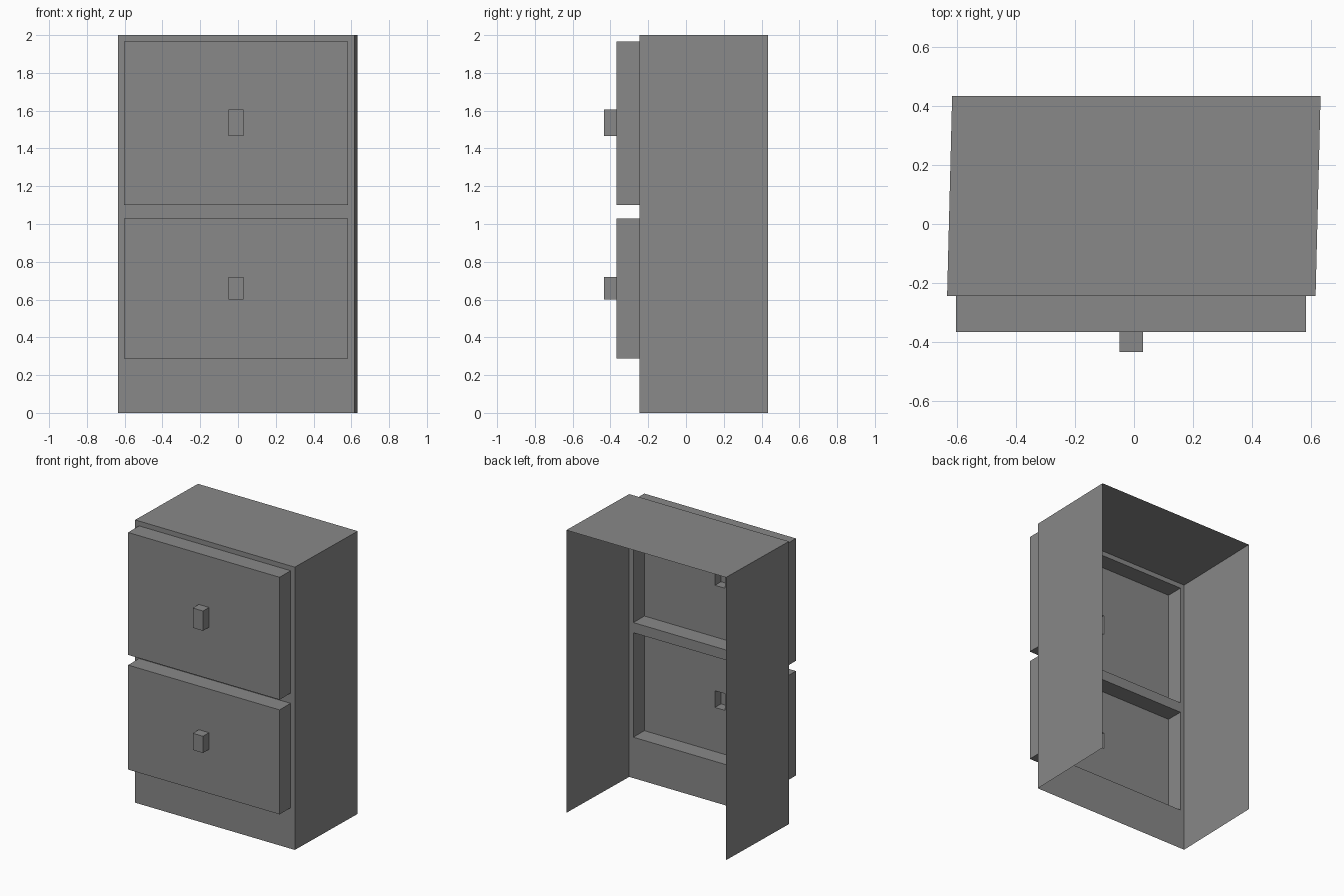
import bpy
import bmesh

cube = bpy.data.objects.get("Cube")
if cube:
    bpy.data.objects.remove(cube, do_unlink=True)

grey = bpy.data.materials.new("plain grey")
grey.use_nodes = True
grey.diffuse_color = (0.25, 0.25, 0.25, 1)
grey.node_tree.nodes["Principled BSDF"].inputs["Base Color"].default_value = (0.25, 0.25, 0.25, 1)

FRONT, DRAWER, HANDLE, BACK = -0.245, -0.367, -0.434, 0.434
HEIGHT, RAIL = 2.0, 1.065
LEFT, RIGHT, SKEW = -0.634, 0.616, 0.017


def ring(bm, rect, y):
    """Four corners of an upright rectangle, anticlockwise from the front."""
    x0, x1, z0, z1 = rect
    return [bm.verts.new((x, y, z)) for x, z in ((x0, z0), (x1, z0), (x1, z1), (x0, z1))]


def loft(bm, rings, cap=False):
    """Join successive rectangles with quads and optionally close the last."""
    loops = [ring(bm, rect, y) for rect, y in rings]
    for a, b in zip(loops, loops[1:]):
        for i in range(4):
            j = (i + 1) % 4
            bm.faces.new((a[i], a[j], b[j], b[i]))
    if cap:
        bm.faces.new(loops[-1])


def finish(bm, name):
    bmesh.ops.remove_doubles(bm, verts=bm.verts[:], dist=0.0001)
    mesh = bpy.data.meshes.new(name)
    bm.to_mesh(mesh)
    bm.free()
    mesh.materials.append(grey)
    bpy.context.collection.objects.link(bpy.data.objects.new(name, mesh))


# Each drawer: frame region, drawer outline, handle outline
drawers = {
    "upper": ((LEFT, RIGHT, RAIL, HEIGHT), (-0.603, 0.583, 1.10, 1.966), (-0.05, 0.03, 1.465, 1.605)),
    "lower": ((LEFT, RIGHT, 0, RAIL), (-0.603, 0.583, 0.289, 1.028), (-0.05, 0.03, 0.601, 0.719)),
}

# Cabinet shell: slightly skewed sides and top, open at the back and bottom
cabinet = bmesh.new()
front = ring(cabinet, (LEFT, RIGHT, 0, HEIGHT), FRONT)
back = ring(cabinet, (LEFT + SKEW, RIGHT + SKEW, 0, HEIGHT), BACK)
for i in (1, 2, 3):
    j = (i + 1) % 4
    cabinet.faces.new((front[j], front[i], back[i], back[j]))

for level, (region, outline, grip) in drawers.items():
    # Cabinet front around the drawer opening
    loft(cabinet, [(region, FRONT), (outline, FRONT)])

    # Hollow drawer front with an opening behind the handle
    bm = bmesh.new()
    loft(bm, [(outline, FRONT), (outline, DRAWER), (grip, DRAWER)])
    finish(bm, level + "_drawer")

    # Hollow handle
    bm = bmesh.new()
    loft(bm, [(grip, DRAWER), (grip, HANDLE)], cap=True)
    finish(bm, level + "_handle")

finish(cabinet, "cabinet_shell")
